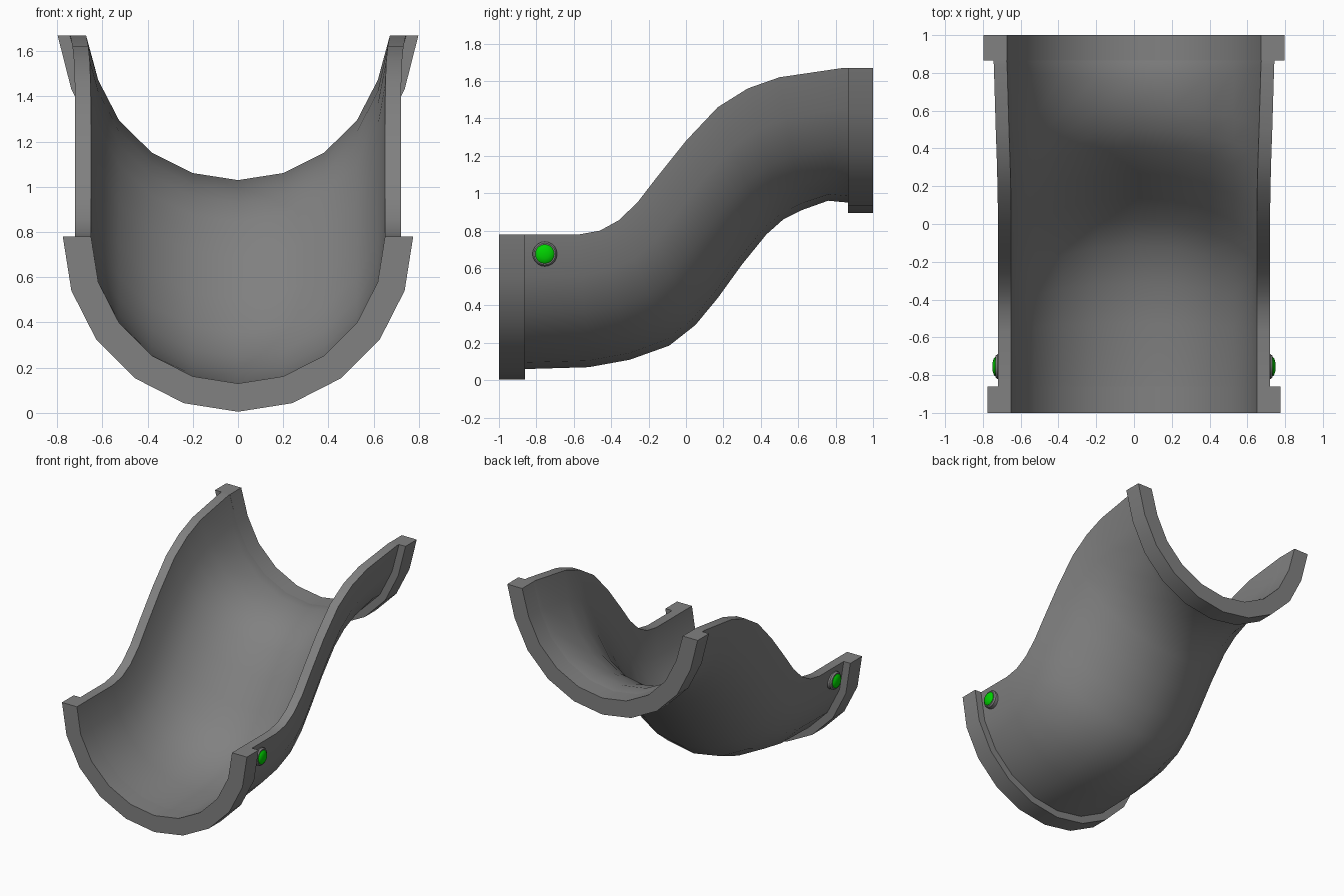
import bpy, bmesh, math

if "Cube" in bpy.data.objects:
    bpy.data.objects.remove(bpy.data.objects["Cube"])

SEG = 10  # sides across the half circle


def material(name, rgb):
    m = bpy.data.materials.new(name)
    m.diffuse_color = (*rgb, 1)
    m.use_nodes = True
    m.node_tree.nodes["Principled BSDF"].inputs["Base Color"].default_value = m.diffuse_color
    return m


GREY = material("grey metal", (0.22, 0.22, 0.22))
GREEN = material("green light", (0.0, 0.65, 0.0))


def finish(name, bm, mat, angle):
    bmesh.ops.recalc_face_normals(bm, faces=bm.faces)
    me = bpy.data.meshes.new(name)
    bm.to_mesh(me)
    bm.free()
    ob = bpy.data.objects.new(name, me)
    bpy.context.collection.objects.link(ob)
    me.materials.append(mat)
    bpy.ops.object.select_all(action='DESELECT')
    ob.select_set(True)
    bpy.context.view_layer.objects.active = ob
    bpy.ops.object.shade_smooth_by_angle(angle=math.radians(angle))
    return ob


def half_ring(bm, rim, down, radius, flare):
    """Half circle hanging from the rim; only its two end points flare out."""
    verts = []
    for i in range(SEG + 1):
        a = math.pi * i / SEG
        s = math.sin(a)
        x = -radius * math.cos(a)
        if i in (0, SEG):
            x += math.copysign(flare, x)
        verts.append(bm.verts.new((x, rim[0] + down[0] * s, rim[1] + down[1] * s)))
    return verts


def trough(name, stations, closed, angle):
    """Each station: rim (y, z), downward vector, inner/outer radius, flare."""
    bm = bmesh.new()
    loops = []
    for rim, down, r_in, r_out, flare in stations:
        n = math.hypot(*down)
        inner = half_ring(bm, rim, [c * (n - r_out + r_in) / n for c in down], r_in, flare)
        outer = half_ring(bm, rim, down, r_out, flare)
        loops.append(inner + outer[::-1])
    count = len(loops[0])
    for a, b in zip(loops, loops[1:]):
        for i in range(count):
            j = (i + 1) % count
            bm.faces.new((a[i], a[j], b[j], b[i]))
    if closed:
        for ring in (loops[0], loops[-1]):
            for i in range(SEG):
                bm.faces.new((ring[i], ring[i + 1], ring[count - 2 - i], ring[count - 1 - i]))
    return finish(name, bm, GREY, angle)


# S-curved trough: rim line paired with the underside line
rim_line = [(-.86, .78), (-.57, .78), (-.46, .80), (-.36, .855), (-.26, .95), (-.16, 1.08),
            (0, 1.28), (.17, 1.46), (.33, 1.56), (.5, 1.62), (.84, 1.67), (.865, 1.67)]
under_line = [(-.86, .06), (-.52, .07), (-.30, .11), (-.09, .185), (.05, .295), (.17, .44),
              (.30, .62), (.43, .78), (.52, .86), (.62, .91), (.76, .96), (.865, .95)]
flares = [0] * 7 + [.002, .006, .012, .022, .024]
trough("curved_trough",
       [(r, (u[0] - r[0], u[1] - r[1]), .65, .72, f)
        for r, u, f in zip(rim_line, under_line, flares)], False, 40)

# Thick collars on both ends
for name, ys, z, flare in (("front_collar", (-1, -.86), .78, 0),
                           ("back_collar", (.865, 1), 1.67, .023)):
    trough(name, [((y, z), (0, -.775), .65, .775, flare) for y in ys], True, 30)


# Round indicator lights, one on each side wall
def lathe(name, profile, side, mat):
    bm = bmesh.new()
    n = 20
    rings = [[bm.verts.new((side * x, -.755 + r * math.cos(math.tau * i / n),
                            .675 + r * math.sin(math.tau * i / n))) for i in range(n)]
             for r, x in profile]
    for a, b in zip(rings, rings[1:]):
        for i in range(n):
            j = (i + 1) % n
            bm.faces.new((a[i], a[j], b[j], b[i]))
    bm.faces.new(rings[-1])
    bm.faces.new(rings[0])
    return finish(name, bm, mat, 35)


for side, label in ((1, "right"), (-1, "left")):
    lathe(label + "_light_bezel", [(.066, .685), (.066, .722), (.058, .733), (.050, .733)],
          side, GREY)
    lathe(label + "_light_lens", [(.051, .725), (.051, .735), (.044, .742), (.025, .748),
                                  (.008, .75)], side, GREEN)
